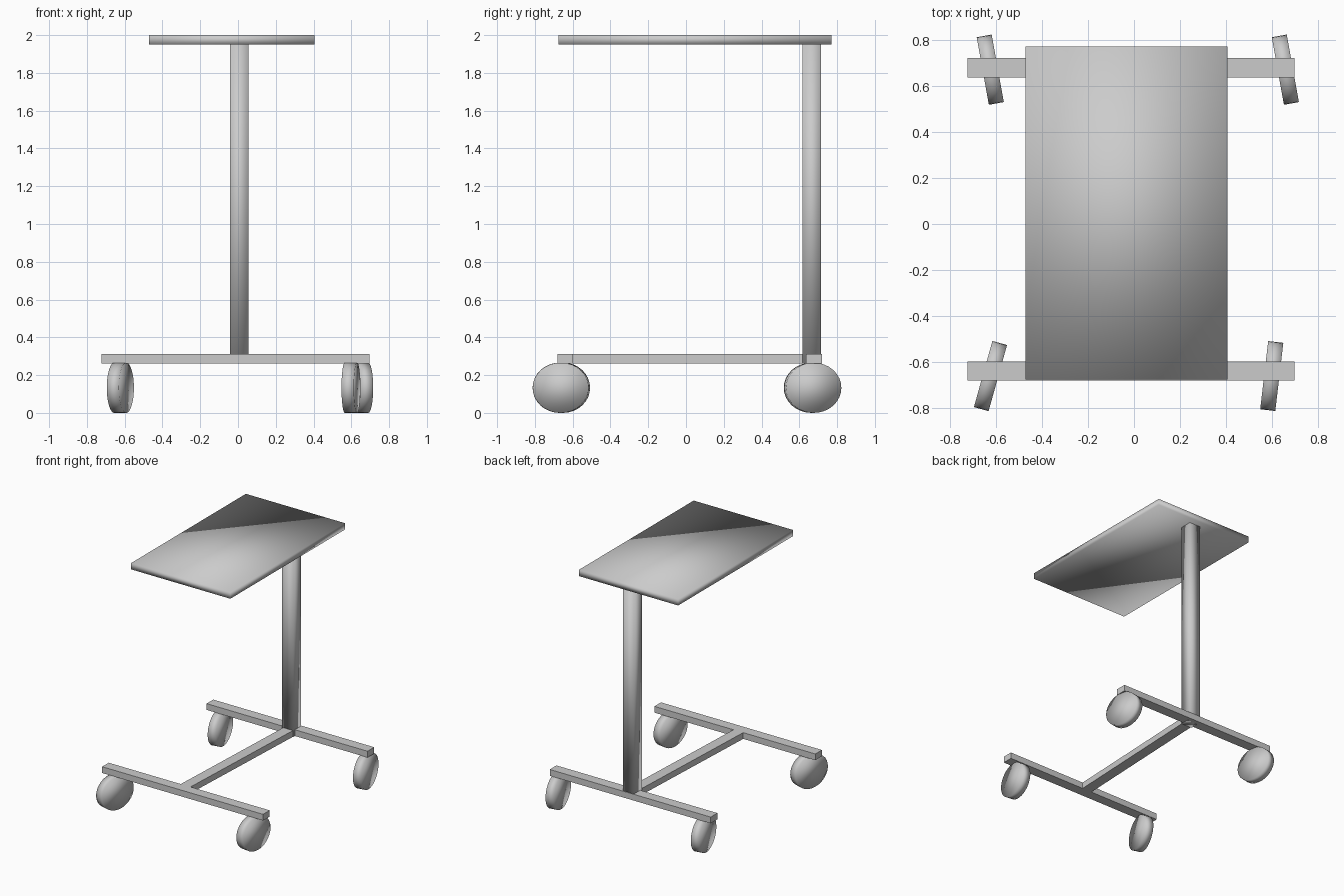
import bpy
import bmesh
import math
from mathutils import Matrix

if "Cube" in bpy.data.objects:
    bpy.data.objects.remove(bpy.data.objects["Cube"])


def add_object(name, bm, smooth):
    mesh = bpy.data.meshes.new(name)
    bm.to_mesh(mesh)
    bm.free()
    for poly in mesh.polygons:
        poly.use_smooth = smooth
    obj = bpy.data.objects.new(name, mesh)
    bpy.context.collection.objects.link(obj)
    return obj


def box(name, x, y, z, smooth=False, front_shift=0.0):
    """Box from (min, max) ranges; front_shift skews its front end in x."""
    bm = bmesh.new()
    bmesh.ops.create_cube(bm, size=1)
    for v in bm.verts:
        front = v.co.y < 0
        v.co = [r[0] if c < 0 else r[1] for c, r in zip(v.co, (x, y, z))]
        if front:
            v.co.x += front_shift
    return add_object(name, bm, smooth)


def wheel(name, x, y, swivel):
    """Slightly oval disc standing on the floor, turned about z."""
    bm = bmesh.new()
    bmesh.ops.create_cone(bm, cap_ends=True, segments=32,
                          radius1=1, radius2=1, depth=1)
    bm.transform(Matrix.Translation((x, y, 0.133))
                 @ Matrix.Rotation(math.radians(swivel), 4, 'Z')
                 @ Matrix.Diagonal((0.066, 0.149, 0.133, 1))
                 @ Matrix.Rotation(math.pi / 2, 4, 'Y'))
    return add_object(name, bm, True)


# Table top and its single post
box("table_top", (-0.47, 0.405), (-0.675, 0.77), (1.95, 2.0), smooth=True)
box("post", (-0.042, 0.056), (0.617, 0.716), (0.262, 1.95), smooth=True)

# H-shaped base; the spine runs slightly askew
BASE_Z = (0.262, 0.312)
box("front_foot", (-0.722, 0.697), (-0.68, -0.597), BASE_Z)
box("back_foot", (-0.722, 0.697), (0.636, 0.72), BASE_Z)
box("spine", (-0.032, 0.054), (-0.605, 0.645), BASE_Z, front_shift=-0.055)

# Casters, each swivelled differently
for name, x, y, swivel in (
        ("front_left_wheel", -0.623, -0.66, -15.6),
        ("front_right_wheel", 0.598, -0.66, -6.7),
        ("back_left_wheel", -0.624, 0.67, 10.2),
        ("back_right_wheel", 0.657, 0.67, 10.2)):
    wheel(name, x, y, swivel)
